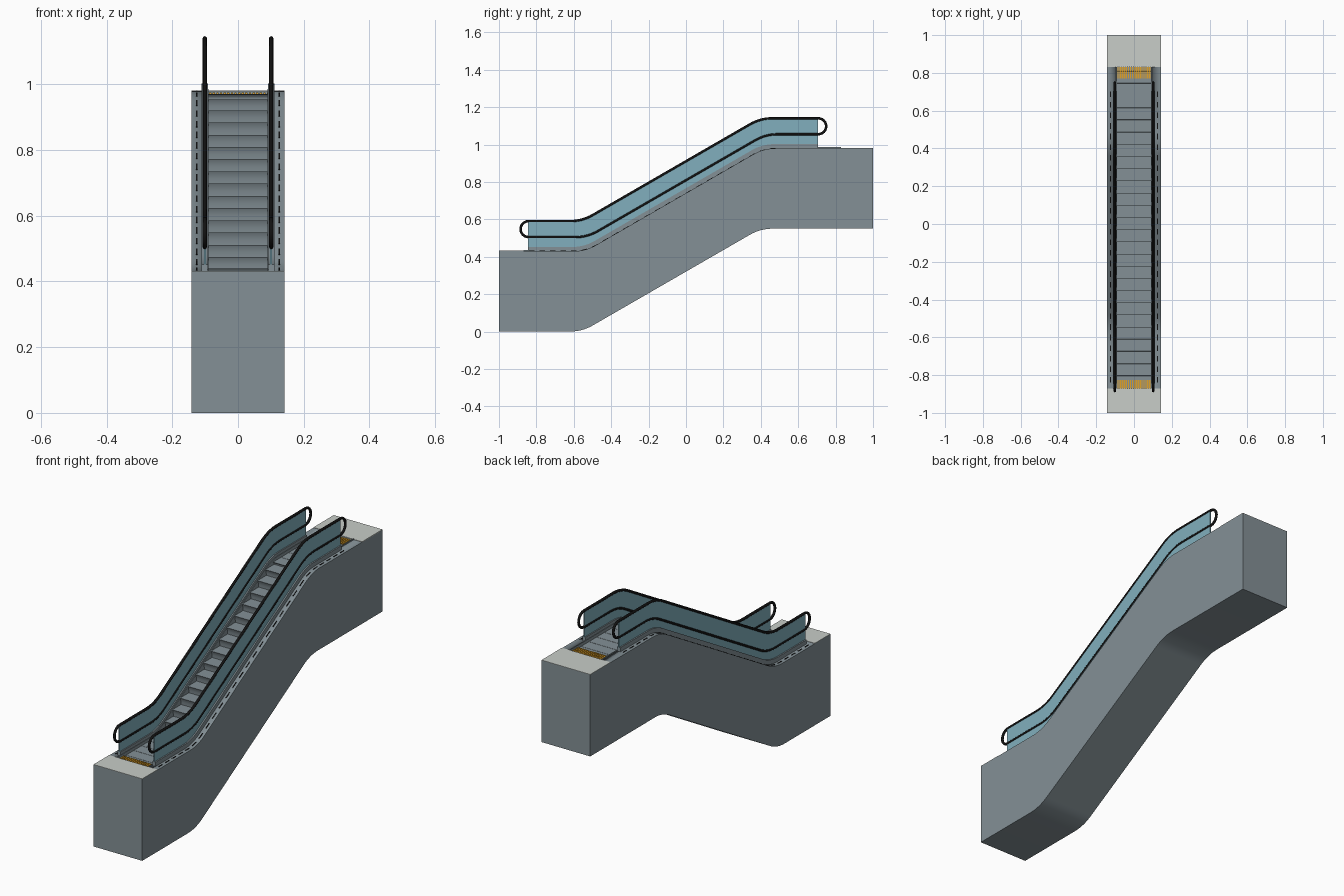
import bpy, bmesh, math
from mathutils import Vector

cube = bpy.data.objects.get("Cube")
if cube:
    bpy.data.objects.remove(cube, do_unlink=True)

RISE, RUN = 0.55, 0.953      # climb between the two landings
FRONT, BACK = -0.87, 0.83    # ends of the step channel


def material(name, r, g, b):
    m = bpy.data.materials.new(name)
    m.use_nodes = True
    m.diffuse_color = (r, g, b, 1)
    m.node_tree.nodes["Principled BSDF"].inputs["Base Color"].default_value = (r, g, b, 1)
    return m


steel = material("blue grey steel", 0.23, 0.28, 0.305)
plate = material("pale landing metal", 0.58, 0.61, 0.58)
glass = material("blue glass", 0.22, 0.43, 0.51)
rubber = material("black rubber", 0.006, 0.006, 0.006)
yellow = material("safety yellow", 0.75, 0.36, 0.02)


def track(z, y0, y1, corner=-0.545, cut=0.065):
    """Side-view path: flat, rounded bend, incline, rounded bend, flat."""
    a, b = Vector((corner, z)), Vector((corner + RUN, z + RISE))
    slope = (b - a).normalized() * cut
    flat = Vector((cut, 0))
    pts = [Vector((y0, z))]
    for p, q, r in ((a - flat, a, a + slope), (b - slope, b, b + flat)):
        for i in range(9):
            t = i / 8
            pts.append(p * (1 - t) ** 2 + q * 2 * t * (1 - t) + r * t * t)
    return pts + [Vector((y1, z + RISE))]


def height(path, y):
    for p, q in zip(path, path[1:]):
        if p.x <= y <= q.x:
            return p.y + (q.y - p.y) * (y - p.x) / (q.x - p.x)
    return path[0].y if y < path[0].x else path[-1].y


def prisms(name, outlines, spans, mat):
    """Extrude side-view outlines across each x span."""
    bm = bmesh.new()
    for outline in outlines:
        for x0, x1 in spans:
            face = bm.faces.new([bm.verts.new((x0, p[0], p[1])) for p in outline])
            ext = bmesh.ops.extrude_face_region(bm, geom=[face])["geom"]
            bmesh.ops.translate(bm, vec=(x1 - x0, 0, 0),
                                verts=[v for v in ext if isinstance(v, bmesh.types.BMVert)])
    bmesh.ops.recalc_face_normals(bm, faces=bm.faces)
    mesh = bpy.data.meshes.new(name)
    bm.to_mesh(mesh)
    bm.free()
    mesh.materials.append(mat)
    ob = bpy.data.objects.new(name, mesh)
    bpy.context.collection.objects.link(ob)
    bpy.ops.object.select_all(action='DESELECT')
    ob.select_set(True)
    bpy.context.view_layer.objects.active = ob
    bpy.ops.object.shade_smooth_by_angle(angle=math.radians(20))
    return ob


def band(low, high):
    return low + high[::-1]


def rect(y0, y1, z0, z1):
    return [(y0, z0), (y1, z0), (y1, z1), (y0, z1)]


def both(x0, x1):
    return [(x0, x1), (-x1, -x0)]


# Truss casing with the step channel cut out of its top
deck = track(0.43, -1, 1, -0.537)
cutter = prisms("channel_cutter", [band(track(0.35, FRONT, BACK), track(0.8, FRONT, BACK))],
                [(-0.093, 0.093)], steel)
cutter.hide_render = True
truss = prisms("truss_casing", [band(track(0, -1, 1, -0.555), deck)], [(-0.142, 0.142)], steel)
mod = truss.modifiers.new("channel", 'BOOLEAN')
mod.operation, mod.solver, mod.object = 'DIFFERENCE', 'EXACT', cutter
bpy.ops.object.modifier_apply(modifier=mod.name)
bpy.data.objects.remove(cutter, do_unlink=True)

# Landing plates
for name, y0, y1, z in (("lower_landing_plate", -1, FRONT, 0.428),
                        ("upper_landing_plate", BACK, 1, 0.428 + RISE)):
    prisms(name, [rect(y0, y1, z, z + 0.004)], [(-0.142, 0.142)], plate)

# Moving steps with overhanging, curved risers
line = track(0.42, -1, 1, -0.545)
depth = 0.0645
stairs = [(FRONT, 0.42)]
level, y = 0.42, -0.87
while y < BACK - 0.01:
    top = height(line, y + depth / 2)
    if top - level > 0.002:
        rise = top - level
        stairs += [(y + 0.009, level), (y + 0.008, level + rise * 0.4),
                   (y + 0.004, level + rise * 0.8), (y, top)]
    else:
        # thin joint between level steps
        stairs += [(y + 0.001, level), (y + 0.002, level - 0.006), (y + 0.003, level)]
    level = top
    y += depth
stairs.append((BACK, level))
prisms("steps", [band(track(0.345, FRONT, BACK), [Vector(p) for p in stairs])],
       [(-0.09, 0.09)], steel)

# Yellow comb teeth at both landings
teeth = [(-0.088 + i * 0.011, -0.081 + i * 0.011) for i in range(17)]
prisms("lower_comb", [rect(FRONT, -0.825, 0.415, 0.426)], teeth, yellow)
prisms("upper_comb", [rect(0.77, BACK, 0.415 + RISE, 0.426 + RISE)], teeth, yellow)

# Skirts beside the steps, and the curbs that hold the glass
prisms("skirt_panels", [band(track(0.38, FRONT, BACK), track(0.436, FRONT, BACK))],
       both(0.09, 0.094), steel)
prisms("balustrade_curbs", [band(track(0.41, -0.845, 0.705, -0.54),
                                 track(0.452, -0.845, 0.705, -0.545))],
       both(0.092, 0.111), steel)

# Dark dashes along the outer decks
dashes = []
for i in range(28):
    y0 = -0.84 + i * 0.056
    y1 = y0 + 0.03
    z0, z1 = height(deck, y0), height(deck, y1)
    dashes.append([(y0, z0 - 0.003), (y1, z1 - 0.003), (y1, z1 + 0.002), (y0, z0 + 0.002)])
prisms("deck_dashes", dashes, both(0.123, 0.128), rubber)

# Glass balustrades
prisms("glass_balustrades", [band(track(0.445, -0.845, 0.705, -0.54),
                                  track(0.588, -0.845, 0.705, -0.553))],
       both(0.098, 0.104), glass)

# Handrail loops: upper run, rear return, lower run, front return
R = 0.0425
LOW = 0.505
f, b = -0.842, 0.707


def arc(cy, cz, start):
    return [Vector((cy + R * math.cos(a), cz + R * math.sin(a)))
            for a in (start - math.pi * i / 12 for i in range(1, 12))]


loop = (track(LOW + 2 * R, f, b, -0.555)
        + arc(b, LOW + R + RISE, math.pi / 2)
        + track(LOW, f, b, -0.527)[::-1]
        + arc(f, LOW + R, -math.pi / 2))
for name, x in (("left_handrail", 0.101), ("right_handrail", -0.101)):
    curve = bpy.data.curves.new(name, 'CURVE')
    curve.dimensions = '3D'
    curve.bevel_depth = 0.0068
    curve.bevel_resolution = 2
    spline = curve.splines.new('POLY')
    spline.points.add(len(loop) - 1)
    for point, p in zip(spline.points, loop):
        point.co = (x, p.x, p.y, 1)
    spline.use_cyclic_u = True
    curve.materials.append(rubber)
    bpy.context.collection.objects.link(bpy.data.objects.new(name, curve))
